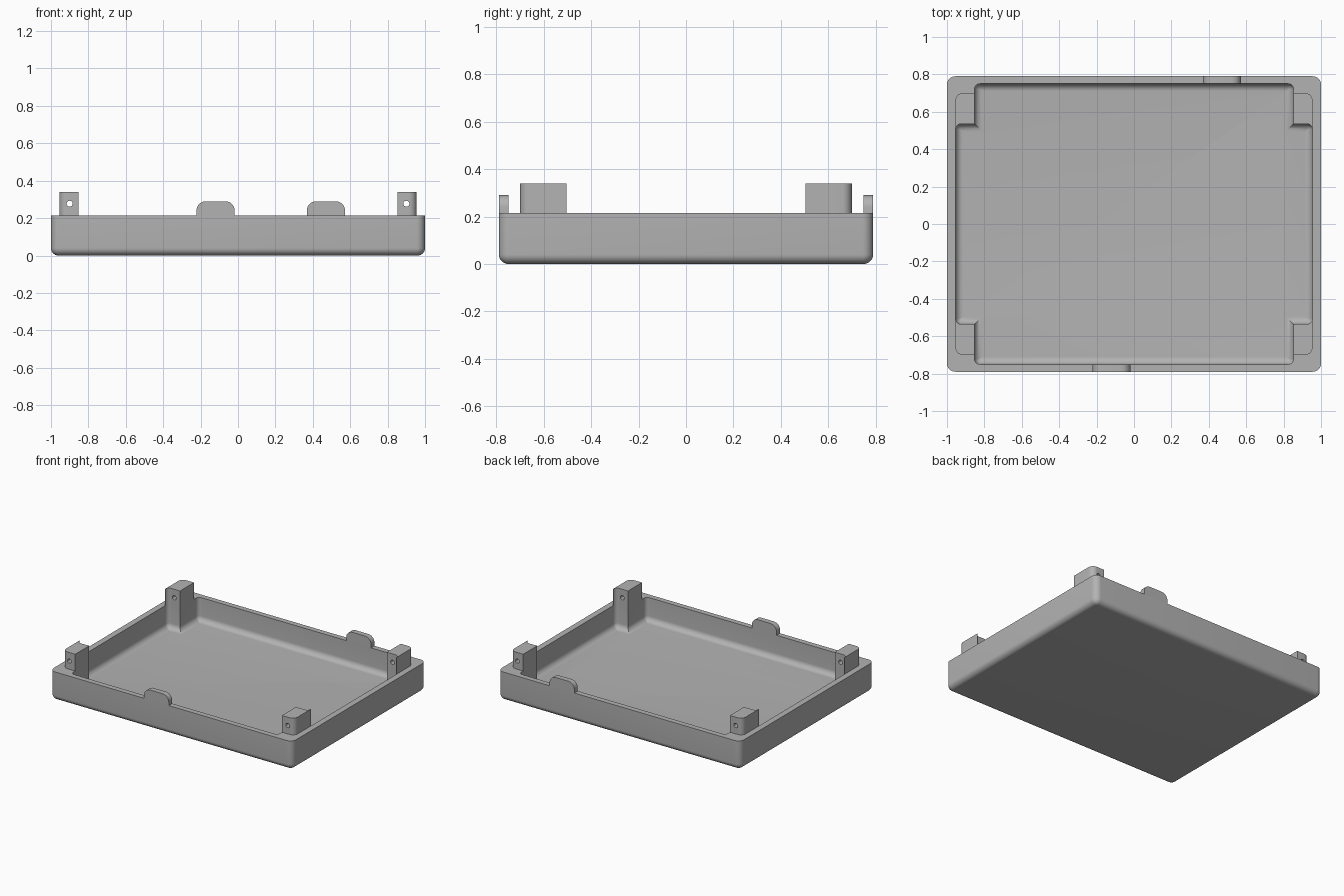
import bpy, bmesh, math
from mathutils import Matrix

if "Cube" in bpy.data.objects:
    bpy.data.objects.remove(bpy.data.objects["Cube"])

HALF_X, HALF_Y, RIM = 1.0, 0.79, 0.215      # outer tray
IN_X, IN_Y, FLOOR = 0.955, 0.75, 0.04       # cavity
POST_X, POST_Y = 0.853, 0.535               # inner corner of each post
POST_END, POST_TOP = 0.70, 0.34
FILLET, CORNER = 0.04, 0.03
QUADRANTS = ((1, 1), (-1, 1), (-1, -1), (1, -1))

grey = bpy.data.materials.new("plain grey")
grey.use_nodes = True
grey.diffuse_color = (0.45, 0.45, 0.45, 1)
grey.node_tree.nodes["Principled BSDF"].inputs["Base Color"].default_value = grey.diffuse_color


def arc(x, y, r, steps=8):
    """Rounded corner whose sharp tip would be at x, y (first quadrant)."""
    angles = [math.pi / 2 * i / steps for i in range(steps + 1)]
    return [(x - r + r * math.cos(a), y - r + r * math.sin(a)) for a in angles]


def mirrored(quarter):
    """Closed outline from the part in the first quadrant."""
    outline = []
    for sx, sy in QUADRANTS:
        part = quarter if sx * sy > 0 else quarter[::-1]
        outline += [(x * sx, y * sy) for x, y in part]
    return outline


def loft(name, rings):
    """Solid through matching rings of points, capped at both ends."""
    bm = bmesh.new()
    loops = [[bm.verts.new(p) for p in ring] for ring in rings]
    n = len(loops[0])
    for low, high in zip(loops, loops[1:]):
        for i in range(n):
            j = (i + 1) % n
            bm.faces.new((low[i], low[j], high[j], high[i]))
    bm.faces.new(loops[0][::-1])
    bm.faces.new(loops[-1])
    bmesh.ops.recalc_face_normals(bm, faces=bm.faces)
    mesh = bpy.data.meshes.new(name)
    bm.to_mesh(mesh)
    bm.free()
    mesh.materials.append(grey)
    obj = bpy.data.objects.new(name, mesh)
    bpy.context.collection.objects.link(obj)
    return obj


def select_only(obj):
    bpy.ops.object.select_all(action="DESELECT")
    obj.select_set(True)
    bpy.context.view_layer.objects.active = obj


def cut(obj, cutter):
    mod = obj.modifiers.new("cut", "BOOLEAN")
    mod.operation, mod.solver, mod.object = "DIFFERENCE", "EXACT", cutter
    select_only(obj)
    bpy.ops.object.modifier_apply(modifier=mod.name)
    bpy.data.objects.remove(cutter)


def smooth(obj):
    select_only(obj)
    bpy.ops.object.shade_smooth_by_angle(angle=math.radians(30))


def at_height(outline, z):
    return [(x, y, z) for x, y in outline]


def filleted(name, quarter, bottom, top, steps=8):
    """Solid with a rounded bottom edge; quarter(d) gives the outline inset by d."""
    rings = []
    for i in range(steps + 1):
        a = math.pi / 2 * i / steps
        inset, z = FILLET * (1 - math.sin(a)), bottom + FILLET * (1 - math.cos(a))
        rings.append(at_height(mirrored(quarter(inset)), z))
    rings.append(at_height(mirrored(quarter(0)), top))
    return loft(name, rings)


# Tray body
def outer_quarter(d):
    return arc(HALF_X - d, HALF_Y - d, max(0.045 - d, 0.003))


# Cross-shaped cavity that leaves the four corners solid
def cavity_quarter(d):
    r = max(CORNER - d, 0.002)
    return (arc(IN_X - d, POST_Y - d, r) + [(POST_X - d, POST_Y - d)]
            + arc(POST_X - d, IN_Y - d, r))


tray = filleted("tray", outer_quarter, 0, RIM)
cut(tray, filleted("cavity_cutter", cavity_quarter, FLOOR, RIM + 0.1))
smooth(tray)

# Corner posts with a pin hole, flared where they meet the side wall
post_plan = ([(POST_X, POST_Y), (POST_X, POST_END)]
             + arc(IN_X, POST_END, 0.04)[::-1] + arc(IN_X, POST_Y, CORNER))
for sx, sy in QUADRANTS:
    plan = [(x * sx, y * sy) for x, y in post_plan]
    name = ("back" if sy > 0 else "front") + ("_left" if sx > 0 else "_right") + "_post"
    post = loft(name, [at_height(plan, RIM), at_height(plan, POST_TOP)])
    circle = [(math.cos(math.tau * i / 24), math.sin(math.tau * i / 24)) for i in range(24)]
    hole = [[(0.9 * sx + 0.016 * c, y, 0.277 + 0.016 * s) for c, s in circle]
            for y in (0.4 * sy, 0.8 * sy)]
    cut(post, loft("hole_cutter", hole))
    smooth(post)

# Rounded clip tabs on the front and back rims
for name, centre, side in (("front_tab", -0.12, -1), ("back_tab", 0.47, 1)):
    top = arc(0.102, 0.29, 0.05)
    profile = [(0.102, RIM)] + top + [(-x, z) for x, z in top[::-1]] + [(-0.102, RIM)]
    tab = loft(name, [[(centre + x, y * side, z) for x, z in profile]
                      for y in (IN_Y, HALF_Y)])
    smooth(tab)
